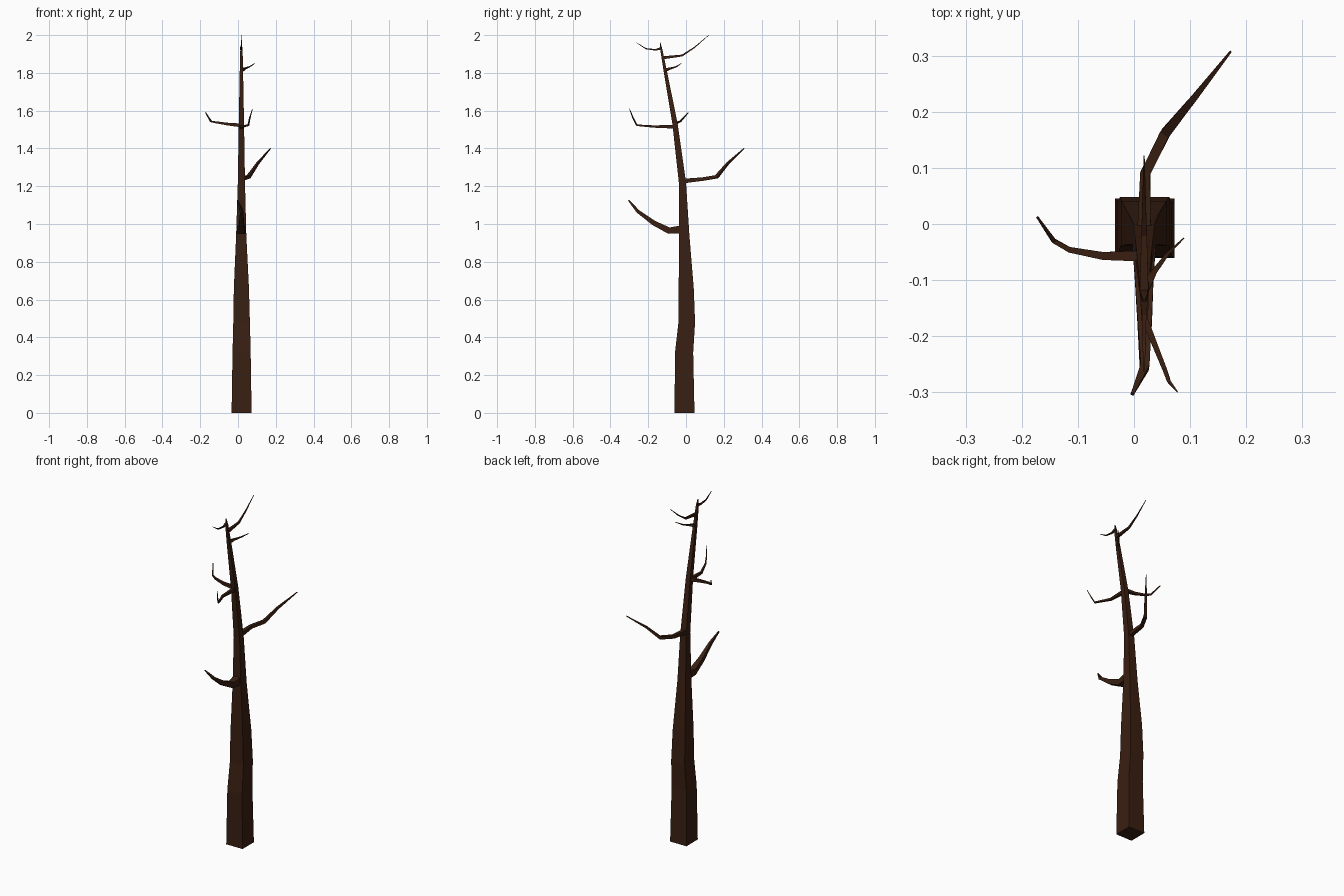
import bpy, bmesh
from mathutils import Vector

bark = bpy.data.materials.new("dark_bark")
bark.diffuse_color = (0.042, 0.014, 0.006, 1)


def loft(name, rings):
    """Skin a chain of four-sided rings, capped at both ends."""
    bm = bmesh.new()
    loops = [[bm.verts.new(p) for p in ring] for ring in rings]
    for a, b in zip(loops, loops[1:]):
        for i in range(4):
            j = (i + 1) % 4
            bm.faces.new((a[i], a[j], b[j], b[i]))
    bm.faces.new(loops[0][::-1])
    bm.faces.new(loops[-1])
    bmesh.ops.recalc_face_normals(bm, faces=bm.faces)
    mesh = bpy.data.meshes.new(name)
    bm.to_mesh(mesh)
    bm.free()
    mesh.materials.append(bark)
    obj = bpy.data.objects.new(name, mesh)
    bpy.context.collection.objects.link(obj)
    return obj


def branch(name, path):
    """Path of (x, y, z, half thickness), square section across the path."""
    pts = [Vector(p[:3]) for p in path]
    rings = []
    for i, p in enumerate(pts):
        t = (pts[min(i + 1, len(pts) - 1)] - pts[max(i - 1, 0)]).normalized()
        side = t.cross(Vector((0, 0, 1))).normalized()
        up = side.cross(t)
        r = path[i][3]
        rings.append([p + side * a * r + up * b * r
                      for a, b in ((-1, -1), (1, -1), (1, 1), (-1, 1))])
    return loft(name, rings)


# Trunk: square sections as (z, centre x, centre y, half x, half y)
sections = [
    (0.00, 0.019, -0.008, 0.053, 0.053),
    (0.32, 0.019, -0.010, 0.048, 0.048),
    (0.48, 0.019, 0.004, 0.044, 0.044),
    (0.66, 0.018, 0.001, 0.040, 0.040),
    (0.94, 0.017, -0.009, 0.027, 0.027),
    (1.22, 0.018, -0.019, 0.019, 0.019),
    (1.53, 0.018, -0.058, 0.014, 0.014),
    (1.80, 0.018, -0.108, 0.009, 0.009),
    (1.92, 0.018, -0.130, 0.006, 0.006),
    (1.96, 0.018, -0.137, 0.002, 0.002),
]
loft("trunk", [[(x + a * hx, y + b * hy, z)
                for a, b in ((-1, -1), (1, -1), (1, 1), (-1, 1))]
               for z, x, y, hx, hy in sections])

# Branches from bottom to top
branch("low_front_branch", [
    (0.018, -0.01, 0.972, 0.023), (0.018, -0.09, 0.965, 0.017),
    (0.019, -0.17, 1.005, 0.013), (0.019, -0.255, 1.067, 0.008),
    (-0.003, -0.303, 1.125, 0.003)])
branch("back_branch", [
    (0.018, -0.01, 1.228, 0.012), (0.020, 0.09, 1.238, 0.009),
    (0.056, 0.162, 1.25, 0.009), (0.105, 0.222, 1.322, 0.006),
    (0.172, 0.307, 1.40, 0.002)])
branch("left_branch", [
    (0.018, -0.057, 1.522, 0.010), (-0.055, -0.057, 1.529, 0.007),
    (-0.115, -0.046, 1.538, 0.005), (-0.143, -0.03, 1.543, 0.004),
    (-0.172, 0.012, 1.59, 0.002)])
branch("middle_front_branch", [
    (0.018, -0.055, 1.515, 0.010), (0.019, -0.17, 1.516, 0.006),
    (0.055, -0.26, 1.523, 0.004), (0.062, -0.28, 1.56, 0.003),
    (0.077, -0.299, 1.61, 0.001)])
branch("upper_right_twig", [
    (0.020, -0.112, 1.816, 0.009), (0.036, -0.085, 1.823, 0.005),
    (0.060, -0.053, 1.832, 0.003), (0.089, -0.025, 1.85, 0.001)])
branch("top_back_branch", [
    (0.018, -0.122, 1.88, 0.008), (0.018, -0.02, 1.892, 0.005),
    (0.018, 0.045, 1.935, 0.003), (0.018, 0.121, 2.0, 0.001)])
branch("top_front_twig", [
    (0.018, -0.13, 1.93, 0.007), (0.018, -0.162, 1.922, 0.004),
    (0.018, -0.212, 1.928, 0.003), (0.018, -0.262, 1.96, 0.001)])
